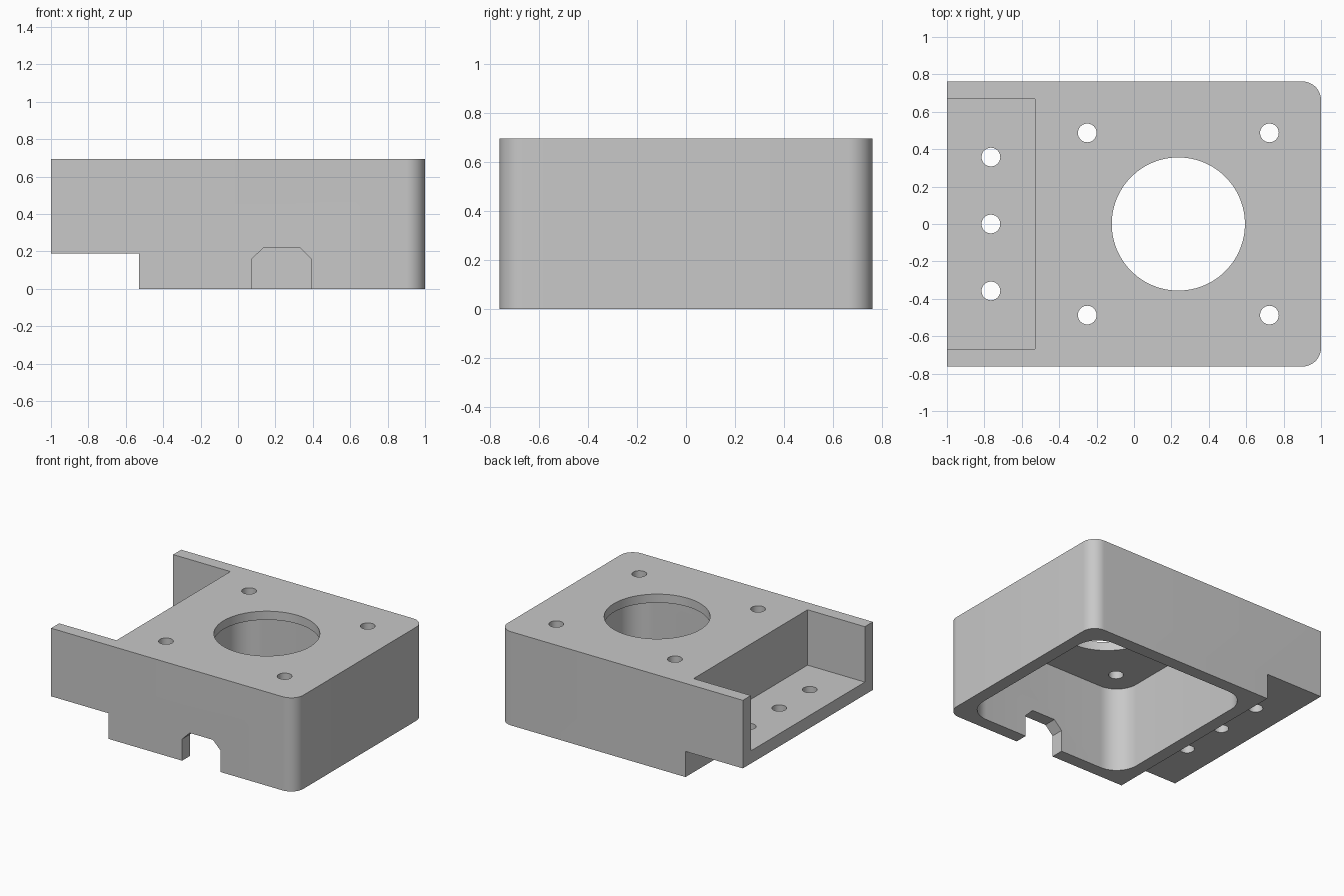
import bpy, bmesh, math

cube = bpy.data.objects.get("Cube")
if cube:
    bpy.data.objects.remove(cube, do_unlink=True)

grey = bpy.data.materials.new("plain grey")
grey.use_nodes = True
colour = (0.58, 0.58, 0.58, 1)
grey.diffuse_color = colour
grey.node_tree.nodes["Principled BSDF"].inputs["Base Color"].default_value = colour

HEIGHT = 0.695
HALF_Y = 0.762
WALL = 0.094
STEP_X = -0.53
LEDGE_Z = 0.19
MOTOR_X = 0.237


def prism(name, outline, low, high, axis="Z"):
    """Extrude a closed outline along Z, or an x-z outline along Y."""
    bm = bmesh.new()
    place = (lambda a, b, t: (a, b, t)) if axis == "Z" else (lambda a, b, t: (a, t, b))
    face = bm.faces.new([bm.verts.new(place(a, b, low)) for a, b in outline])
    extruded = bmesh.ops.extrude_face_region(bm, geom=[face])["geom"]
    shift = place(0, 0, high - low)
    bmesh.ops.translate(bm, vec=shift, verts=[v for v in extruded if isinstance(v, bmesh.types.BMVert)])
    bmesh.ops.recalc_face_normals(bm, faces=bm.faces)
    mesh = bpy.data.meshes.new(name)
    bm.to_mesh(mesh)
    bm.free()
    mesh.materials.append(grey)
    ob = bpy.data.objects.new(name, mesh)
    bpy.context.collection.objects.link(ob)
    return ob


def rounded(x0, x1, y0, y1, left_radius, right_radius, steps=12):
    """Rectangle outline with separate corner radii at its two ends."""
    points = []
    corners = ((x1, y1, 1, 1, right_radius), (x0, y1, -1, 1, left_radius),
               (x0, y0, -1, -1, left_radius), (x1, y0, 1, -1, right_radius))
    for quarter, (x, y, sx, sy, r) in enumerate(corners):
        if r == 0:
            points.append((x, y))
            continue
        for i in range(steps + 1):
            a = (quarter + i / steps) * math.pi / 2
            points.append((x - sx * r + r * math.cos(a), y - sy * r + r * math.sin(a)))
    return points


def circle(x, y, r, sides):
    turn = math.tau / sides
    return [(x + r * math.cos(i * turn), y + r * math.sin(i * turn)) for i in range(sides)]


# Outer block, rounded at one end
body = prism("motor_mount", rounded(-1, 1, -HALF_Y, HALF_Y, 0, 0.1), 0, HEIGHT)

# Step under the mounting ledge, tray above it, and motor cavity below the top plate
inner = HALF_Y - WALL
cutters = [
    prism("step_cutter", rounded(-2, STEP_X, -1, 1, 0, 0), -1, LEDGE_Z),
    prism("tray_cutter", rounded(-2, STEP_X, -inner, inner, 0, 0), LEDGE_Z + WALL, 1),
    prism("cavity_cutter", rounded(STEP_X + WALL, 1 - WALL, -inner, inner, 0.17, 0.17),
          -1, HEIGHT - 0.064),
    prism("shaft_hole_cutter", circle(MOTOR_X, 0, 0.356, 96), 0.4, 1),
]

# Cable slot with chamfered top, through the front wall only
slot = [(0.075, -1), (0.39, -1), (0.39, 0.16), (0.328, 0.222), (0.138, 0.222), (0.075, 0.16)]
cutters.append(prism("cable_slot_cutter", slot, -1, -0.5, "Y"))

# Screw holes around the shaft and along the ledge
holes = [(MOTOR_X + sx * 0.487, sy * 0.487, 0.4) for sx in (-1, 1) for sy in (-1, 1)]
holes += [(-0.765, y, 0) for y in (-0.358, 0, 0.358)]
for x, y, low in holes:
    cutters.append(prism("screw_hole_cutter", circle(x, y, 0.05, 40), low, 1))

# Carve the block, then discard the cutters
for cutter in cutters:
    mod = body.modifiers.new(cutter.name, "BOOLEAN")
    mod.operation = "DIFFERENCE"
    mod.solver = "EXACT"
    mod.object = cutter
    cutter.hide_render = True

bpy.ops.object.select_all(action="DESELECT")
body.select_set(True)
bpy.context.view_layer.objects.active = body
for mod in list(body.modifiers):
    bpy.ops.object.modifier_apply(modifier=mod.name)
for cutter in cutters:
    bpy.data.objects.remove(cutter, do_unlink=True)
bpy.ops.object.shade_smooth_by_angle(angle=math.radians(30))
